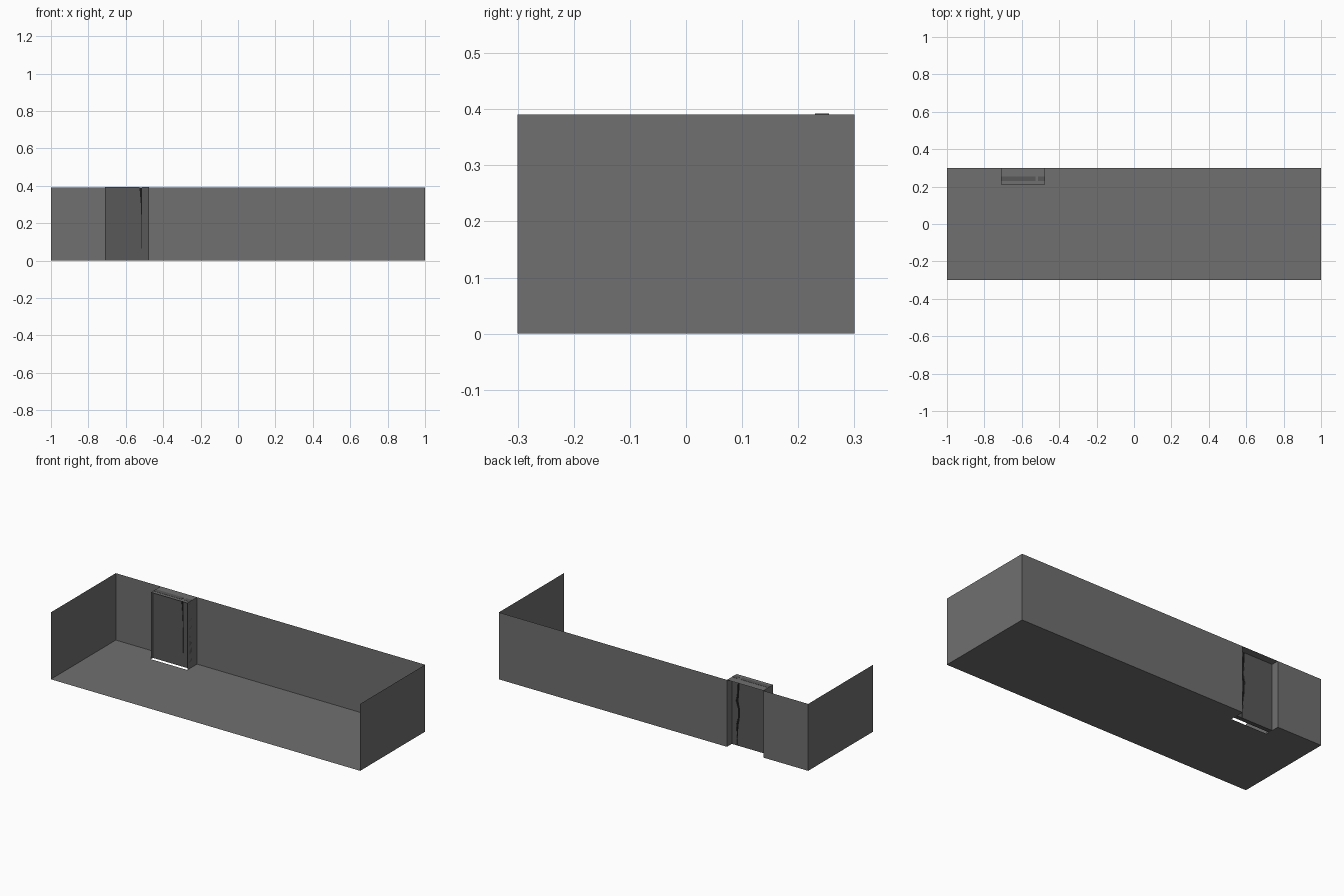
import bpy

if "Cube" in bpy.data.objects:
    bpy.data.objects.remove(bpy.data.objects["Cube"])

H = 0.391                      # wall height
DOOR_H = H + 0.001             # door just shows through the lintel
X0, X1 = -0.71, -0.475         # alcove sides
Y0, Y1 = 0.21, 0.30            # alcove front, back wall line
DF, DB = 0.23, 0.255           # door front and back


def material(name, v):
    m = bpy.data.materials.new(name)
    m.diffuse_color = (v, v, v, 1)
    m.use_nodes = True
    m.node_tree.nodes["Principled BSDF"].inputs["Base Color"].default_value = m.diffuse_color
    return m


WALL = material("wall_grey", 0.16)
DOOR = material("door_grey", 0.098)
DARK = material("crack_dark", 0.01)


def make(name, verts, faces, mat):
    me = bpy.data.meshes.new(name)
    me.from_pydata(verts, [], faces)
    me.materials.append(mat)
    me.update()
    ob = bpy.data.objects.new(name, me)
    bpy.context.collection.objects.link(ob)
    return ob


# Floor outline, notched at the doorway
outline = [(-1, -0.3), (-1, Y1), (X0, Y1), (X0, Y0),
           (X1, Y0), (X1, Y1), (1, Y1), (1, -0.3)]
make("floor", [(x, y, 0) for x, y in outline], [list(range(len(outline)))[::-1]], WALL)


# Thin walls follow the outline, open at the front and at the doorway
def wall_run(name, path):
    n = len(path)
    verts = [(x, y, z) for z in (0, H) for x, y in path]
    make(name, verts, [(i, i + 1, n + i + 1, n + i) for i in range(n - 1)], WALL)


wall_run("left_walls", outline[:4])
wall_run("right_walls", outline[4:])

# Lintel over the alcove
make("lintel", [(X0, Y0, H), (X1, Y0, H), (X1, Y1, H), (X0, Y1, H)], [(0, 1, 2, 3)], WALL)


# Door panels: one straight edge, one cracked edge differing front to back
def door_panel(name, straight, levels, front, back):
    verts = []
    for z, f, b in zip(levels, front, back):
        verts += [(straight, DF, z), (f, DF, z), (b, DB, z), (straight, DB, z)]
    top = len(verts) - 4
    faces = [(3, 2, 1, 0), (top, top + 1, top + 2, top + 3)]
    for k in range(0, top, 4):
        for i in range(4):
            j = (i + 1) % 4
            faces.append((k + i, k + j, k + 4 + j, k + 4 + i))
    ob = make(name, verts, faces, DOOR)
    if straight > front[0]:
        ob.data.flip_normals()


levels = [0, 0.04, 0.12, 0.16, 0.22, 0.26, 0.31, DOOR_H]
left_front = [-0.513, -0.514, -0.516, -0.516, -0.516, -0.518, -0.520, -0.527]
left_back = [-0.510, -0.512, -0.518, -0.526, -0.527, -0.518, -0.522, -0.527]
right_front = [-0.513, -0.512, -0.512, -0.512, -0.512, -0.512, -0.512, -0.513]
right_back = [-0.508, -0.510, -0.504, -0.514, -0.514, -0.502, -0.512, -0.514]
door_panel("door_main_panel", X0, levels, left_front, left_back)
door_panel("door_broken_strip", X1, levels, right_front, right_back)


# Dark core seen inside the crack
def crack_core(name, y, left, right):
    n = len(levels)
    zs = [min(z, H - 0.001) for z in levels]
    verts = [(x, y, z) for side in (left, right) for x, z in zip(side, zs)]
    make(name, verts, [(i, n + i, n + i + 1, i + 1) for i in range(n - 1)], DARK)


crack_core("crack_core_front", DF + 0.002, left_front, right_front)
crack_core("crack_core_back", DB - 0.002, left_back, right_back)
